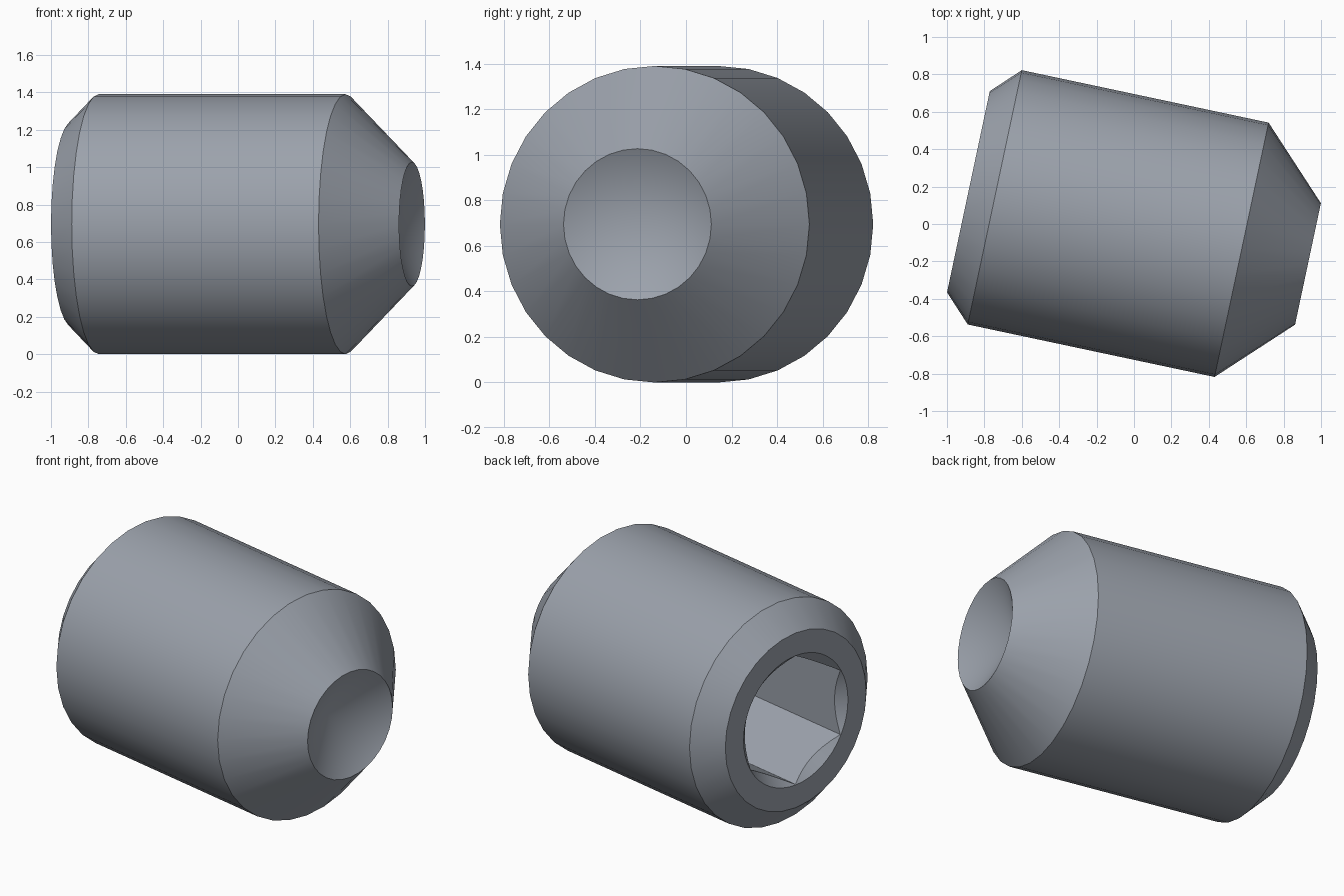
import bpy
import bmesh
from math import sin, cos, pi, radians

if "Cube" in bpy.data.objects:
    bpy.data.objects.remove(bpy.data.objects["Cube"])

RADIUS = 0.695
REAR, TIP = -0.902, 0.954
MOUTH = 0.407        # radius of the socket countersink
APOTHEM = 0.35       # half the width across the hexagon flats
SOCKET_END = -0.04

steel = bpy.data.materials.new("blue_grey_steel")
steel.use_nodes = True
colour = (0.33, 0.36, 0.41, 1)
steel.diffuse_color = colour
steel.node_tree.nodes["Principled BSDF"].inputs["Base Color"].default_value = colour


def add_ring(bm, count, point):
    """Ring around the x axis; point(angle) gives (station, radius)."""
    ring = []
    for i in range(count):
        a = 2 * pi * i / count
        x, r = point(a)
        ring.append(bm.verts.new((x, r * sin(a), r * cos(a))))
    return ring


def bridge(bm, first, second):
    n = len(first)
    for i in range(n):
        j = (i + 1) % n
        bm.faces.new((first[i], first[j], second[j], second[i]))


def finish(bm, name):
    bmesh.ops.recalc_face_normals(bm, faces=bm.faces)
    mesh = bpy.data.meshes.new(name)
    bm.to_mesh(mesh)
    bm.free()
    mesh.materials.append(steel)
    obj = bpy.data.objects.new(name, mesh)
    bpy.context.collection.objects.link(obj)
    obj.location = (-0.003, -0.015, RADIUS)
    obj.rotation_euler.z = radians(-12)
    return obj


# Turned body: chamfered rear, cylinder, tapered point with a conical cup
bm = bmesh.new()
profile = [(REAR, 0.55), (-0.758, RADIUS), (0.591, RADIUS), (TIP, 0.332)]
rings = [add_ring(bm, 32, lambda a, p=p: p) for p in profile]
for first, second in zip(rings, rings[1:]):
    bridge(bm, first, second)
bm.faces.new(rings[0])
apex = bm.verts.new((0.775, 0, 0))
for i, v in enumerate(rings[-1]):
    bm.faces.new((v, rings[-1][(i + 1) % 32], apex))
body = finish(bm, "set_screw_body")


# Hexagonal socket with a countersunk mouth
def hex_radius(a):
    return APOTHEM / cos(a % (pi / 3) - pi / 6)


bm = bmesh.new()
rings = [
    add_ring(bm, 48, lambda a: (REAR - 0.1, MOUTH)),
    add_ring(bm, 48, lambda a: (REAR, MOUTH)),
    add_ring(bm, 48, lambda a: (REAR + 0.9 * (MOUTH - hex_radius(a)), hex_radius(a))),
    add_ring(bm, 48, lambda a: (SOCKET_END, hex_radius(a))),
]
for first, second in zip(rings, rings[1:]):
    bridge(bm, first, second)
bm.faces.new(rings[0])
bm.faces.new(rings[-1])
cutter = finish(bm, "socket_cutter")
cutter.hide_render = True

# Cut the socket, then drop the cutter
cut = body.modifiers.new("socket", "BOOLEAN")
cut.operation = "DIFFERENCE"
cut.solver = "EXACT"
cut.object = cutter
bpy.ops.object.select_all(action="DESELECT")
body.select_set(True)
bpy.context.view_layer.objects.active = body
bpy.context.view_layer.update()
bpy.ops.object.modifier_apply(modifier=cut.name)
bpy.data.objects.remove(cutter)
bpy.ops.object.shade_smooth_by_angle(angle=radians(25))
